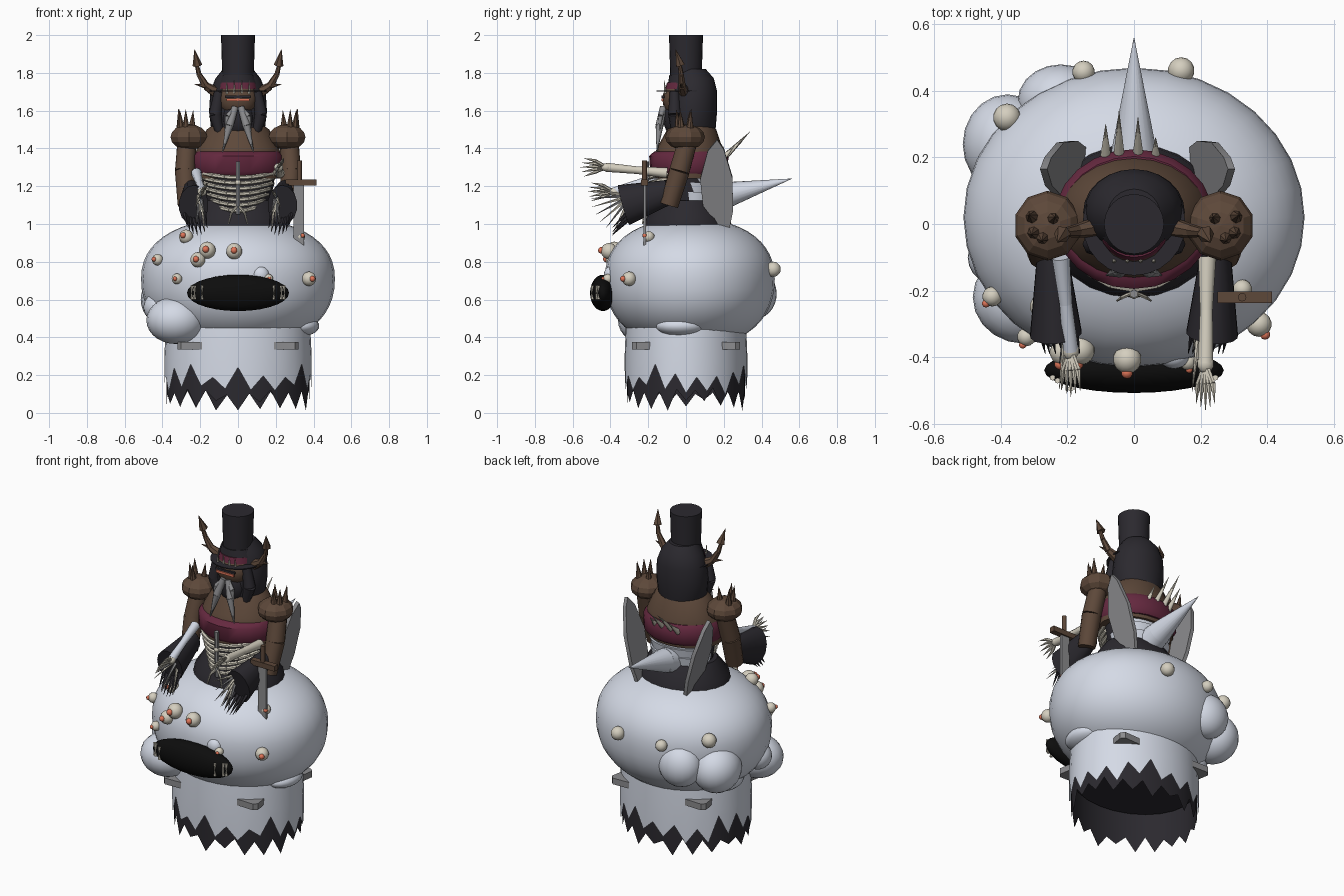
import bpy, bmesh, math, random
from mathutils import Vector, Matrix

if "Cube" in bpy.data.objects:
    bpy.data.objects.remove(bpy.data.objects["Cube"])
random.seed(4)
V = Vector

def mat(name, c):
    m = bpy.data.materials.new(name)
    m.diffuse_color = (*c, 1)
    m.use_nodes = True
    m.node_tree.nodes["Principled BSDF"].inputs["Base Color"].default_value = m.diffuse_color
    return m
WHITE = mat("pale", (.66, .70, .79)); BLACK = mat("black", (.024, .022, .028))
DARK = mat("void", (.004, .004, .004)); BROWN = mat("brown", (.11, .065, .042))
RED = mat("maroon", (.13, .022, .05)); BONE = mat("bone", (.66, .62, .52))
GREY = mat("grey", (.26, .26, .27)); ORANGE = mat("orange", (.75, .18, .10))

def finish(bm, name, m):
    bmesh.ops.recalc_face_normals(bm, faces=bm.faces)
    me = bpy.data.meshes.new(name)
    bm.to_mesh(me); bm.free()
    me.materials.append(m)
    ob = bpy.data.objects.new(name, me)
    bpy.context.collection.objects.link(ob)
    return ob

def ball(name, c, r, m, seg=16, rings=10):
    bm = bmesh.new()
    r = V(r) if not isinstance(r, (int, float)) else V((r, r, r))
    bmesh.ops.create_uvsphere(bm, u_segments=seg, v_segments=rings, radius=1,
                              matrix=Matrix.Translation(c) @ Matrix.Diagonal((*r, 1)))
    return finish(bm, name, m)

def tube(name, pts, radii, m, seg=8):
    """Tapered tube through points; a zero radius makes a tip."""
    bm = bmesh.new()
    pts = [V(p) for p in pts]
    for i in range(len(pts) - 1):
        d = pts[i + 1] - pts[i]
        bmesh.ops.create_cone(bm, cap_ends=True, segments=seg, radius1=radii[i], radius2=max(radii[i + 1], .0008),
            depth=d.length, matrix=Matrix.Translation((pts[i] + pts[i + 1]) / 2) @ d.to_track_quat('Z', 'Y').to_matrix().to_4x4())
    return finish(bm, name, m)

def box(name, c, s, m, rot=0):
    bm = bmesh.new()
    bmesh.ops.create_cube(bm, size=1, matrix=Matrix.Translation(c) @ Matrix.Rotation(rot, 4, 'Z') @ Matrix.Diagonal((*s, 1)))
    return finish(bm, name, m)

def loft(name, rings, m, n=24, caps=True):
    """Stack of ellipses (centre y, z, radius x, radius y)."""
    bm = bmesh.new()
    loops = [[bm.verts.new((rx * math.cos(2 * math.pi * i / n), cy + ry * math.sin(2 * math.pi * i / n), z))
              for i in range(n)] for cy, z, rx, ry in rings]
    for a, b in zip(loops, loops[1:]):
        for i in range(n):
            bm.faces.new((a[i], a[(i + 1) % n], b[(i + 1) % n], b[i]))
    if caps:
        bm.faces.new(loops[0]); bm.faces.new(loops[-1])
    return finish(bm, name, m)

def plate(name, outline, thick, m):
    """Flat plate from a 3D outline, thickened along its normal."""
    bm = bmesh.new()
    f = bm.faces.new([bm.verts.new(p) for p in outline])
    f.normal_update()
    off = f.normal * thick
    top = bmesh.ops.extrude_face_region(bm, geom=[f])['geom']
    bmesh.ops.translate(bm, vec=off, verts=[g for g in top if isinstance(g, bmesh.types.BMVert)])
    return finish(bm, name, m)

# ragged skirt, pale outer cloth over a longer black lining
def skirt(name, rx, ry, low, high, m, n):
    ob = loft(name, [(0, .1, rx, ry), (0, .30, rx, ry), (0, .46, rx * .98, ry * .98)], m, n, False)
    for i in range(n):
        ob.data.vertices[i].co.z = random.uniform(*(high if i % 2 else low))
    return ob
outer = skirt("skirt_outer", .39, .325, (.09, .15), (.18, .27), WHITE, 36)
skirt("skirt_lining", .378, .313, (.01, .07), (.09, .14), BLACK, 40)
loft("skirt_floor", [(0, .27, .37, .305), (0, .3, .37, .305)], BLACK)
for sx in (-1, 1):
    for sy in (-1, 1):
        a = math.atan2(sy * .66, sx * .75)
        d, t = V((math.cos(a), math.sin(a), 0)), V((-math.sin(a), math.cos(a), 0))
        c = d * .33 + V((0, 0, .336))
        plate("skirt_wedge", [c - t * .085, c + d * .085 - t * .015, c + d * .085 + t * .015, c + t * .085], .038, GREY)

# bloated belly: rounded-box profile, deeper underneath than on top
BC, BR = V((0, .02, .71)), V((.513, .45, .32))
P, DEEP = 2.25, .365
def girth(q):
    return max(0, 1 - abs(q) ** P) ** (1 / P)
angles = [math.radians(a) for a in range(-84, 85, 7)]
levels = [(math.copysign(abs(math.sin(a)) ** (2 / P), a)) for a in angles]
loft("belly", [(BC.y, BC.z + q * (BR.z if q > 0 else DEEP), BR.x * girth(q), BR.y * girth(q)) for q in levels], WHITE, 32)

# boils
for c, r in (((-.33, -.22, .49), (.155, .14, .125)), ((-.38, .24, .6), (.135, .15, .14)),
             ((-.22, .37, .63), (.13, .11, .13)), ((-.42, -.1, .56), .08), ((.33, -.03, .46), (.10, .13, .055)),
             ((-.32, .08, .46), (.1, .13, .06)), ((.12, -.40, .73), (.045, .035, .045))):
    ball("boil", c, r, WHITE, 20, 14)

# eyes scattered over the belly: x, z, radius, side
def on_belly(x, z, side):
    g = girth((z - BC.z) / (BR.z if z > BC.z else DEEP))
    h = max(0, g * g - (x / BR.x) ** 2)
    return V((x, BC.y + side * BR.y * math.sqrt(h), z))
for x, z, r, s in ((-.27, .93, .038, -1), (-.16, .86, .045, -1), (-.02, .855, .043, -1), (-.21, .81, .04, -1),
                   (-.42, .81, .03, -1), (-.32, .71, .028, -1), (.16, .71, .025, -1), (.37, .71, .038, -1),
                   (.13, 1.01, .025, -1), (.32, .93, .03, -1), (.14, .76, .04, 1), (-.15, .76, .034, 1), (-.375, .80, .042, 1)):
    p = on_belly(x, z, s)
    out = V(((p.x - BC.x) * .5, p.y - BC.y, (p.z - BC.z) * .3)).normalized()
    p += out * r * .3
    ball("belly_eye", p, r, BONE, 14, 10)
    if s < 0:
        ball("belly_pupil", p + out * r * .95, r * .42, ORANGE, 10, 7)

# belly mouth with fangs
ball("mouth", (0, -.44, .635), (.27, .068, .096), DARK, 28, 14)
for s in (-1, 1):
    for x, dz in ((.19, .05), (.23, .06), (.245, .05)):
        y = -.495 + (x - .19) * .6
        tube("upper_fang", [(s * x, y, .675), (s * x, y - .005, .675 - dz)], [.009, 0], BONE, 6)
        tube("lower_fang", [(s * x, y, .60), (s * x, y - .005, .60 + dz * .8)], [.009, 0], BONE, 6)

# waist and torso
loft("waist_sash", [(.01, .97, .27, .235), (.01, 1.03, .26, .225), (.015, 1.125, .20, .15)], BLACK)
loft("waist_core", [(.02, 1.1, .17, .14), (.02, 1.28, .2, .155)], BLACK)
for k in range(3):
    loft("back_wrap", [(.05, 1.12 + k * .05, .18, .12), (.05, 1.17 + k * .05, .19 + k * .005, .13)], WHITE)
loft("torso", [(.01, 1.24, .23, .18), (.015, 1.34, .235, .195), (.02, 1.41, .215, .17), (.03, 1.5, .165, .13), (.03, 1.55, .1, .1)], BROWN)
loft("chest_band", [(.015, 1.26, .225, .19), (.015, 1.28, .24, .205), (.015, 1.36, .24, .21), (.018, 1.385, .22, .185)], RED)

# ribs and breastbone
for i in range(7):
    z, w = 1.245 - i * .029, .205 - i * .012
    pts = [(w * math.sin(a), -.195 * math.cos(a), z + .03 * math.sin(a) ** 2) for a in [math.radians(d) for d in range(-80, 81, 20)]]
    tube("rib", pts, [.011] * 9, BONE, 6)
tube("breastbone", [(0, -.205, 1.05), (0, -.21, 1.33)], [.011, .013], GREY, 6)
ball("knot", (0, -.21, 1.22), .016, BONE, 8, 6)
for s in (-1, 1):
    tube("hanging_bone", [(0, -.205, 1.1), (s * .035, -.22, 1.06), (s * .05, -.23, 1.0)], [.007, .006, .003], BONE, 6)

# hood, tall hat, face
loft("hood", [(.03, 1.42, .1, .11), (.03, 1.48, .14, .125), (.035, 1.6, .153, .13), (.04, 1.7, .147, .125),
              (.038, 1.77, .12, .11), (.025, 1.82, .08, .08)], BLACK)
tube("hat", [(0, 0, 1.74), (0, 0, 2.0)], [.082, .09], BLACK, 24)
ball("face", (0, -.045, 1.66), (.105, .08, .095), BROWN, 16, 10)
ball("mask", (0, -.06, 1.56), (.085, .06, .1), BLACK, 12, 8)
loft("hat_band", [(-.01, 1.715, .105, .10), (-.01, 1.75, .098, .09)], RED)
loft("hat_brim", [(0, 1.702, .155, .155), (0, 1.708, .155, .155)], BLACK)
loft("hat_crown", [(0, 1.745, .105, .095), (0, 1.79, .088, .088)], BLACK)
box("eye_slit", (0, -.125, 1.657), (.12, .012, .014), ORANGE)
box("brow", (0, -.122, 1.673), (.13, .014, .012), BLACK)
for s in (-1, 1):
    tube("mask_side", [(s * .1, -.06, 1.70), (s * .12, -.06, 1.58), (s * .09, -.055, 1.46)], [.026, .035, .02], BLACK)
    tube("beard_long", [(s * .015, -.12, 1.62), (s * .045, -.14, 1.52), (s * .085, -.155, 1.37)], [.018, .022, 0], GREY)
    tube("beard_short", [(s * .02, -.12, 1.61), (s * .055, -.135, 1.57), (s * .07, -.14, 1.49)], [.012, .014, 0], GREY)
    for x in (.02, .06):
        tube("brim_tooth", [(s * x, -.11, 1.69), (s * x, -.115, 1.76)], [.008, 0], BONE, 6)
    # horns with barbed tips
    tube("horn", [(s * .12, -.01, 1.70), (s * .17, -.02, 1.73), (s * .205, -.025, 1.79), (s * .22, -.035, 1.85)], [.03, .021, .014, .01], BROWN, 7)
    tube("horn_barb", [(s * .215, -.03, 1.84), (s * .23, -.055, 1.925)], [.026, 0], BROWN, 6)
    tube("horn_side_spike", [(s * .17, -.02, 1.73), (s * .23, -.03, 1.74)], [.015, 0], BROWN, 6)

    # shoulders and upper arms
    ball("shoulder_pad", (s * .26, -.005, 1.46), (.102, .105, .068), BROWN, 10, 8)
    for dx, dy, h in ((.035, .025, .09), (.005, -.035, .085), (-.025, .02, .08), (.03, -.02, .085)):
        b = V((s * (.27 + dx), -.005 + dy, 1.5))
        tube("shoulder_spike", [b, b + V((s * dx * .3, dy * .3, h + .02))], [.022, 0], BROWN, 7)
    tube("upper_arm", [(s * .27, .01, 1.44), (s * .28, -.035, 1.28), (s * .27, -.09, 1.1)], [.052, .055, .05], BROWN, 12)

    # wide sleeves with ragged fringe
    a, b = V((s * .25, -.09, 1.17)), V((s * .235, -.33, 1.10))
    sl = tube("sleeve", [a, b], [.065, .11], BLACK, 14)
    for v in sl.data.vertices:
        v.co.x = s * .235 + (v.co.x - s * .235) * .72
    for i in range(7):
        t = math.radians(-150 + i * 20)
        p = V((s * .235 + .06 * math.cos(t), -.35, 1.09 + .08 * math.sin(t)))
        tube("sleeve_fringe", [p + V((0, .06, .03)), p + V((-s * .02, -.04, -.07))], [.015, 0], BLACK, 5)

    # forearm and bony claws
    up = s > 0
    elbow = V((s * .22, -.1, 1.27))
    wrist = V((.215, -.42, 1.30)) if up else V((-.19, -.38, 1.17))
    tube("forearm", [elbow, (elbow + wrist) / 2, wrist], [.028, .02, .024], BONE if up else WHITE, 10)
    ball("palm", wrist, (.026, .03, .022), BONE, 10, 7)
    for i in range(5):
        f = i - 2
        k = wrist + V((f * .011, -.06, f * .015 + .005))
        tube("claw", [wrist, k, wrist + V((f * .014, -.14 + abs(f) * .01, f * .024))], [.009, .009, 0], BONE, 6)
    for i in range(7):  # lower fan of thin bones below each hand
        t = math.radians(8 - i * 12)
        o = V((s * .2, -.29, 1.15))
        tube("fan_bone", [o, o + V((s * (i % 3 - 1) * .025, -.215 * math.cos(t), .215 * math.sin(t)))], [.012, 0], GREY if i % 2 else BONE, 5)

    # tilted blade plates on the back
    prof = ((.23, .98), (.25, 1.08), (.245, 1.25), (.20, 1.40), (.165, 1.45), (.115, 1.39), (.075, 1.24), (.09, 1.10), (.17, 1.0))
    plate("back_blade", [(s * (.165 + (z - .98) * .25), y, z) for y, z in prof], .022, GREY)

# tail spike and row of back spines
tube("tail_spike", [(0, .13, 1.13), (0, .22, 1.155), (0, .56, 1.24)], [.078, .068, 0], WHITE, 20)
for x, y, z in ((-.085, .30, 1.44), (-.045, .34, 1.49), (.012, .32, 1.47), (.065, .26, 1.42)):
    tube("back_spine", [(x, .18, 1.33), (x, y, z)], [.02, 0], BONE, 8)

# dagger
box("dagger_guard", (.333, -.22, 1.22), (.165, .035, .032), BROWN)
tube("dagger_grip", [(.325, -.22, 1.22), (.325, -.22, 1.335)], [.013, .013], BROWN, 8)
plate("dagger_blade", [(.295, -.225, 1.21), (.35, -.225, 1.21), (.35, -.225, .885), (.295, -.225, .925)], .014, GREY)

# smooth shading with sharp edges kept, apart from the faceted parts
bpy.ops.object.select_all(action='DESELECT')
for o in bpy.data.objects:
    o.select_set(not o.name.startswith(("shoulder", "horn")))
bpy.context.view_layer.objects.active = outer
bpy.ops.object.shade_smooth_by_angle(angle=math.radians(48))
